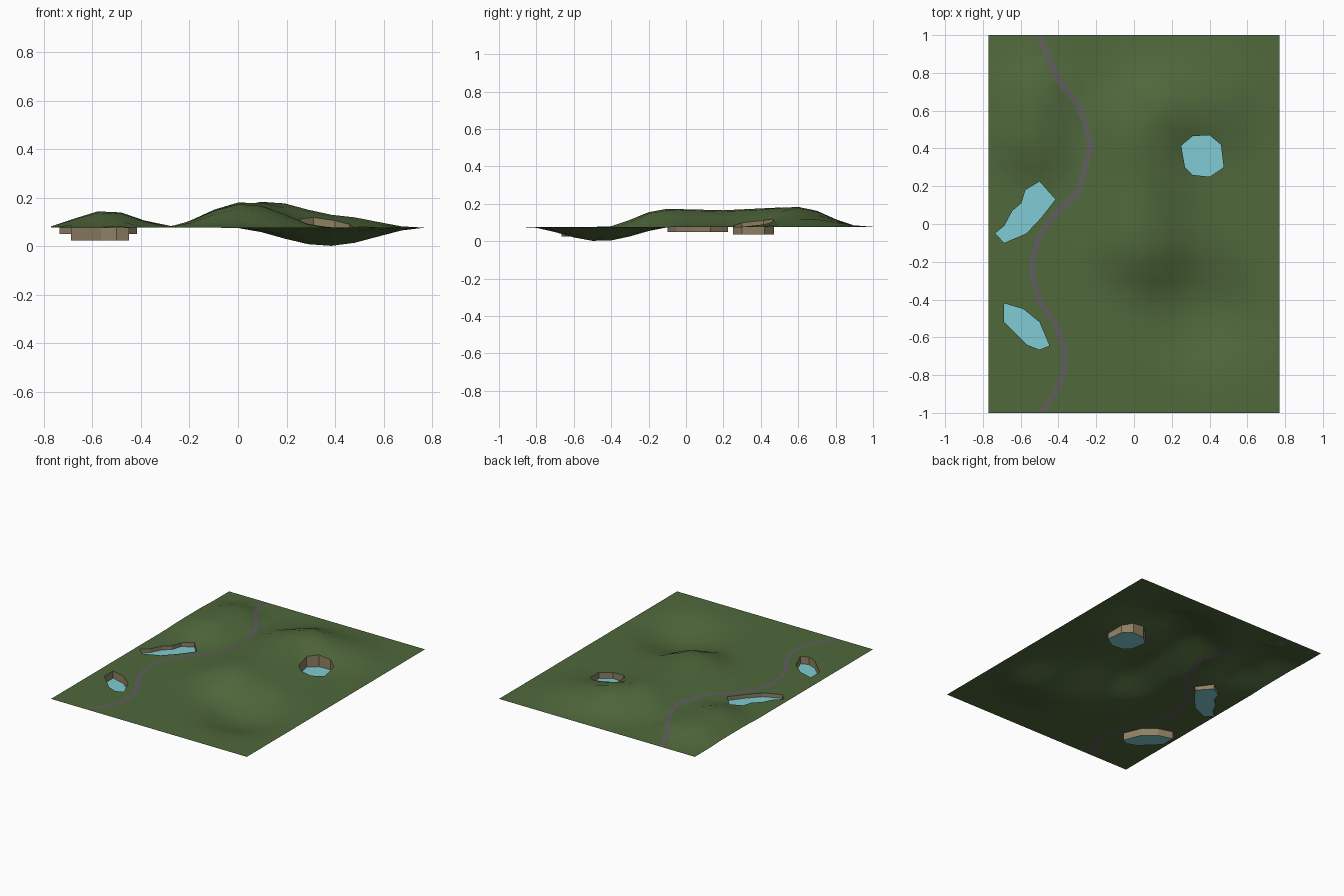
import bpy, math
from mathutils import Vector
from mathutils.geometry import delaunay_2d_cdt

if "Cube" in bpy.data.objects:
    bpy.data.objects.remove(bpy.data.objects["Cube"])

BASE, HX, HY = 0.077, 0.77, 1.0

# ridges: crest polyline points (x, y, height) and falloff radius
RIDGES = [
    ([(0.03, -0.10, 0.098), (0.03, 0.20, 0.09), (0.03, 0.50, 0.105),
      (0.13, 0.60, 0.108), (0.40, 0.64, 0.05)], 0.35),
    ([(-0.54, 0.45, 0.07), (-0.54, 0.68, 0.07)], 0.28),
]
PIT = (0.37, -0.46, 0.077, 0.41)

# pond outlines and floor levels
PONDS = {
    "west_pond": ([(-.735, -.05), (-.687, -.10), (-.57, -.05), (-.49, .035), (-.416, .13),
                   (-.50, .225), (-.575, .18), (-.596, .11), (-.644, .07), (-.687, -.01)], 0.05),
    "south_pond": ([(-.687, -.42), (-.687, -.52), (-.565, -.64), (-.50, -.665),
                    (-.448, -.644), (-.50, -.52), (-.586, -.45)], 0.025),
    "east_pond": ([(.25, .415), (.27, .30), (.31, .26), (.40, .25), (.475, .30),
                   (.46, .42), (.40, .47), (.31, .465)], 0.035),
}
ROAD = [(-.5, -1), (-.42, -.9), (-.365, -.77), (-.37, -.65), (-.415, -.53), (-.5, -.41),
        (-.535, -.29), (-.535, -.18), (-.5, -.06), (-.42, .05), (-.29, .18), (-.26, .3),
        (-.23, .41), (-.255, .53), (-.31, .65), (-.405, .77), (-.46, .89), (-.5, 1)]
ROAD_W = 0.03


def bell(t):
    return 0.5 + 0.5 * math.cos(math.pi * min(t, 1.0))


def height(x, y):
    z = BASE
    p = Vector((x, y))
    for pts, r in RIDGES:
        best = 0
        for a, b in zip(pts, pts[1:]):
            va, d = Vector(a[:2]), Vector(b[:2]) - Vector(a[:2])
            t = max(0, min(1, (p - va).dot(d) / d.length_squared))
            h = a[2] + (b[2] - a[2]) * t
            best = max(best, h * bell((p - va - d * t).length / r))
        z += best
    cx, cy, depth, r = PIT
    return z - depth * bell(math.hypot(x - cx, y - cy) / r)


def inside(x, y, poly):
    hit = False
    for (ax, ay), (bx, by) in zip(poly, poly[1:] + poly[:1]):
        if (ay > y) != (by > y) and x < ax + (y - ay) * (bx - ax) / (by - ay):
            hit = not hit
    return hit


def material(name, rgb):
    m = bpy.data.materials.new(name)
    m.diffuse_color = (*rgb, 1)
    m.use_nodes = True
    m.node_tree.nodes["Principled BSDF"].inputs["Base Color"].default_value = m.diffuse_color
    return m


def add(name, verts, faces, mat, smooth=False):
    me = bpy.data.meshes.new(name)
    used = sorted({i for f in faces for i in f})
    idx = {v: k for k, v in enumerate(used)}
    me.from_pydata([verts[i] for i in used], [], [[idx[i] for i in f] for f in faces])
    me.materials.append(mat)
    for p in me.polygons:
        p.use_smooth = smooth
    ob = bpy.data.objects.new(name, me)
    bpy.context.collection.objects.link(ob)
    return ob


grass = material("grass", (0.08, 0.14, 0.045))
asphalt = material("asphalt", (0.12, 0.11, 0.115))
water = material("water", (0.22, 0.60, 0.66))
earth = material("earth", (0.28, 0.22, 0.13))

# road outline, offset either side of its centre line
left, right = [], []
for i, p in enumerate(ROAD):
    if i in (0, len(ROAD) - 1):
        n = Vector((1, 0))
    else:
        d = (Vector(ROAD[i + 1]) - Vector(ROAD[i - 1])).normalized()
        n = Vector((d.y, -d.x))
    right.append(tuple(Vector(p) + n * ROAD_W / 2))
    left.append(tuple(Vector(p) - n * ROAD_W / 2))
road_poly = right + left[::-1]

# grid of ground points plus the road and pond outlines, triangulated together
NX, NY = 16, 20
pts = [Vector((-HX + 2 * HX * i / NX, -HY + 2 * HY * j / NY))
       for i in range(NX + 1) for j in range(NY + 1)]
edges = []
for poly in [road_poly] + [p for p, _ in PONDS.values()]:
    s, n = len(pts), len(poly)
    pts += [Vector(p) for p in poly]
    edges += [(s + k, s + (k + 1) % n) for k in range(n)]
out = delaunay_2d_cdt(pts, edges, [], 0, 1e-5)
verts = [(v.x, v.y, height(v.x, v.y)) for v in out[0]]

ground, road = [], []
for f in out[2]:
    cx = sum(verts[i][0] for i in f) / 3
    cy = sum(verts[i][1] for i in f) / 3
    if inside(cx, cy, road_poly):
        road.append(f)
    elif not any(inside(cx, cy, p) for p, _ in PONDS.values()):
        ground.append(f)
add("ground", verts, ground, grass, True)
add("road", verts, road, asphalt, True)

# sunken ponds: earth banks and a flat water face
for name, (poly, floor) in PONDS.items():
    n = len(poly)
    ring = [(x, y, height(x, y)) for x, y in poly] + [(x, y, floor) for x, y in poly]
    add(name + "_bank", ring, [(k, k + n, (k + 1) % n + n, (k + 1) % n) for k in range(n)], earth)
    add(name + "_water", ring, [tuple(range(n, 2 * n))], water)
